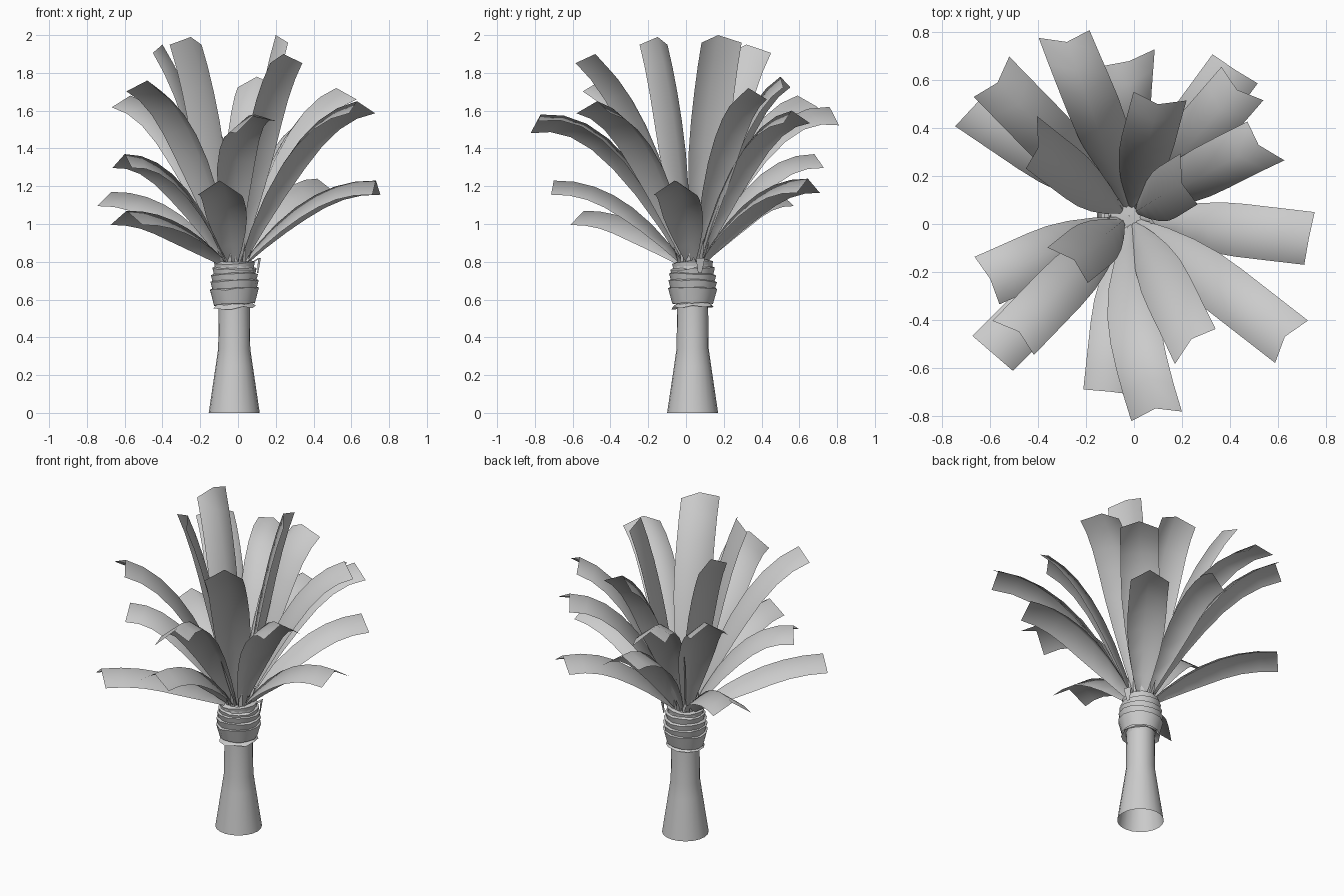
import bpy, math, random
from mathutils import Vector, Matrix

if "Cube" in bpy.data.objects:
    bpy.data.objects.remove(bpy.data.objects["Cube"])

random.seed(4)
AXIS = Vector((-0.02, 0.035, 0))          # trunk axis
UP = Vector((0, 0, 1))


def make(name, verts, faces, angle=40):
    me = bpy.data.meshes.new(name)
    me.from_pydata([tuple(v) for v in verts], [], faces)
    me.update()
    ob = bpy.data.objects.new(name, me)
    bpy.context.collection.objects.link(ob)
    bpy.ops.object.select_all(action='DESELECT')
    ob.select_set(True)
    bpy.context.view_layer.objects.active = ob
    bpy.ops.object.shade_smooth_by_angle(angle=math.radians(angle))
    return ob


def polar(a):
    return Vector((math.cos(a), math.sin(a), 0))


def lathe(name, profile, sides, tilt=0.0, jitter=0.0, angle=40):
    """Rings of (radius, z) around the trunk axis, optionally tilted and ragged."""
    verts, faces = [], []
    phase = random.uniform(0, math.tau)
    for r, z in profile:
        for i in range(sides):
            a = math.tau * i / sides
            lift = z + tilt * math.cos(a - phase) + random.uniform(-jitter, jitter)
            verts.append(AXIS + polar(a) * r + UP * lift)
    for k in range(len(profile) - 1):
        for i in range(sides):
            j = (i + 1) % sides
            faces.append((k * sides + i, k * sides + j, (k + 1) * sides + j, (k + 1) * sides + i))
    return make(name, verts, faces, angle)


def frond(name, x, y, z, yaw, roll=0.0, sway=0.0):
    """Arched, roof-shaped strip; (x, y, z) is the middle of its tip."""
    mid = Vector((x, y, z))
    out = (Vector((x, y, 0)) - AXIS).normalized()
    k = min(max((z - 1.2) / 0.8, 0), 1)       # 0 = low frond, 1 = upright
    base = AXIS + UP * 0.77 + out * 0.03
    side0 = Matrix.Rotation(math.radians(yaw), 3, 'Z') @ UP.cross(out)
    ctrl = base + (mid - base) * (0.46 - 0.1 * k) + side0 * sway
    ctrl.z = base.z + (z - base.z) * (1.03 - 0.37 * k * k + 0.35 * roll)
    side0 = (side0 + UP * roll).normalized()

    def frame(t):
        tan = ((ctrl - base) * (1 - t) + (mid - ctrl) * t).normalized()
        side = (side0 - tan * side0.dot(tan)).normalized()
        return tan, side, tan.cross(side)

    # tip corners hang below the middle line
    droop = out * 0.035 * min(1, 2 * k) - UP * (0.075 - 0.035 * k * k)
    ends = [[v.dot(ax) for ax in frame(1)] for v in
            (droop - side0 * 0.112, Vector(), droop + side0 * 0.112)]
    n = 8
    verts, faces = [], []
    for i in range(n):
        t = i / (n - 1)
        w = 1 - 0.88 * max(0, 1 - t / 0.55) ** 2
        p = base * (1 - t) ** 2 + ctrl * 2 * t * (1 - t) + mid * t * t
        tan, side, nor = frame(t)
        verts += [p + tan * a * w * t + side * b * w + nor * c * w for a, b, c in ends]
    for i in range(n - 1):
        for q in (i * 3, i * 3 + 1):
            faces.append((q, q + 1, q + 4, q + 3))
    make(name, verts, faces, 100)


# Trunk, open underneath
lathe("trunk", [(0.135, 0), (0.098, 0.25), (0.085, 0.34), (0.082, 0.58)], 20)

# Husk collar: core with overlapping ragged bands and a skirt
lathe("collar_core", [(0.082, 0.56), (0.114, 0.68), (0.104, 0.785), (0.001, 0.79)], 14)
for i in range(5):
    top = 0.655 + 0.14 * (i / 4) ** 0.85
    r = 0.131 - 0.022 * (i / 4) ** 2
    lathe("collar_band_%d" % (i + 1),
          [(r - 0.022 + 0.004 * i, top - 0.08 + 0.012 * i), (r, top), (r - 0.022, top + 0.008)],
          13, 0.006, 0.005, 30)
lathe("collar_skirt", [(0.085, 0.58), (0.114, 0.56)], 11, 0.006, 0.008, 30)

# Fronds: tip position, twist in degrees, then optional roll and sideways bend
tips = [
    (0.73, -0.06, 1.23, -4), (0.63, -0.47, 1.65, 0), (0.09, -0.77, 1.58, 3, 0.3, -0.07),
    (-0.10, -0.70, 1.23, 0), (0.24, -0.48, 1.90, 14), (-0.59, -0.54, 1.07, 4),
    (-0.48, -0.45, 1.76, 4), (-0.60, -0.23, 1.37, 3), (-0.25, -0.15, 1.99, 10),
    (-0.67, 0.49, 1.17, -8), (-0.57, 0.59, 1.68, 4), (-0.28, 0.76, 1.62, -11, 0.3),
    (-0.02, 0.68, 1.37, 18), (0.42, 0.645, 1.24, 3), (0.43, 0.56, 1.60, 2),
    (0.52, 0.33, 1.72, 15), (0.10, 0.50, 1.78, 5), (-0.40, 0.32, 1.95, 25),
    (0.20, 0.17, 2.0, -13),
]
for i, tip in enumerate(tips):
    frond("frond_%d" % (i + 1), *tip)

# Short fibre spikes around the crown
verts, faces = [], []
for i in range(14):
    d = polar(math.tau * i / 14 + random.uniform(-0.15, 0.15))
    s = UP.cross(d)
    c = AXIS + UP * 0.78 + d * 0.075
    top = c + d * random.uniform(0.0, 0.05) + UP * random.uniform(0.07, 0.16)
    n = len(verts)
    verts += [c - s * 0.014, c + s * 0.014, c.lerp(top, 0.6) + s * 0.012, top]
    faces.append((n, n + 1, n + 2, n + 3))
make("crown_spikes", verts, faces)

# Loose strip of husk curling over the collar edge
d = polar(0.3)
s = UP.cross(d)
verts = []
for r, z, w in [(0.09, 0.79, 0.015), (0.14, 0.82, 0.025), (0.13, 0.74, 0.01)]:
    p = AXIS + d * r + UP * z
    verts += [p - s * w, p + s * w]
make("hanging_husk", verts, [(0, 1, 3, 2), (2, 3, 5, 4)])
